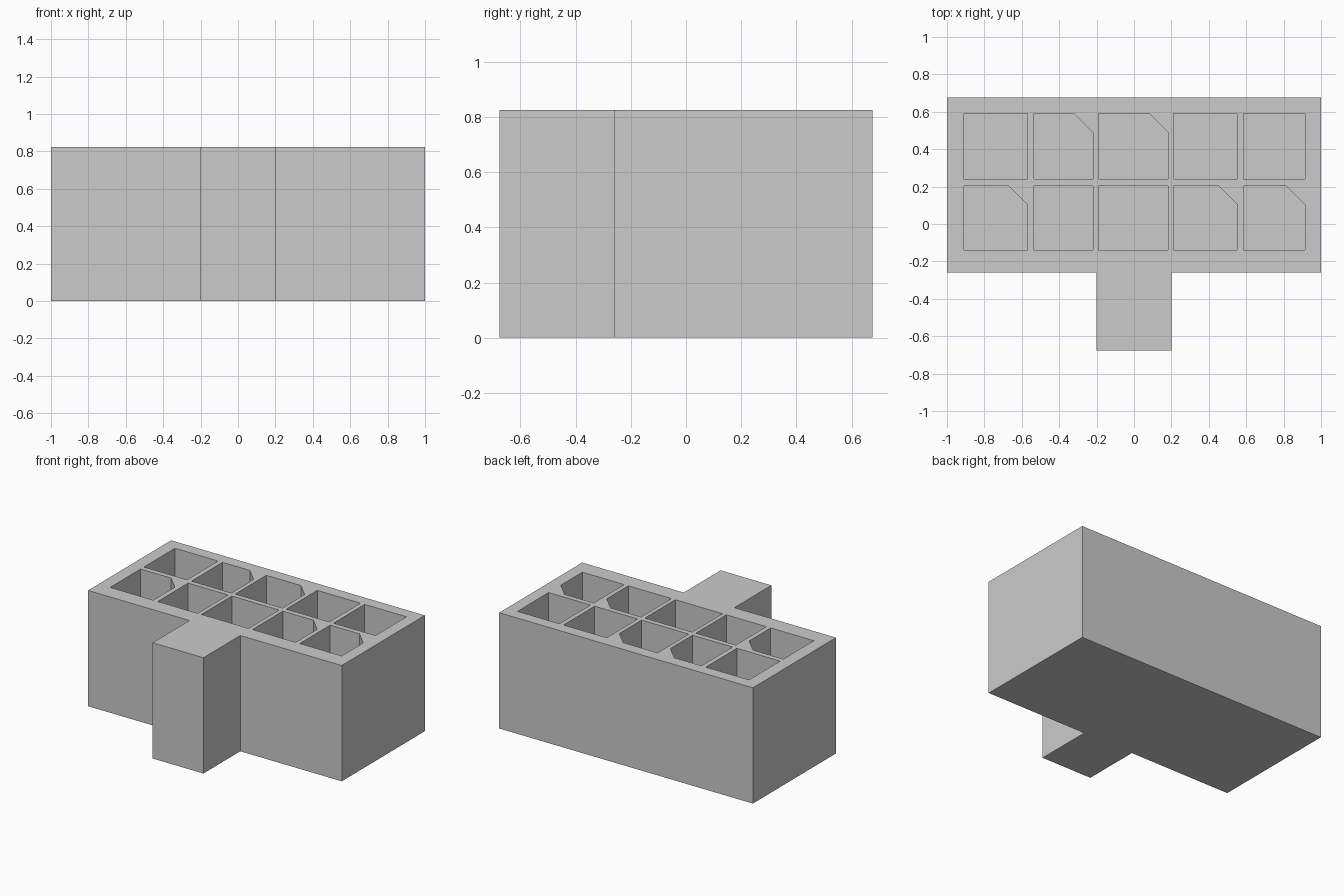
import bpy, bmesh

if "Cube" in bpy.data.objects:
    bpy.data.objects.remove(bpy.data.objects["Cube"])

HEIGHT = 0.825
FLOOR = 0.08


def add_prisms(name, outlines, z0, z1):
    """One object made of closed outlines extruded from z0 to z1."""
    bm = bmesh.new()
    for pts in outlines:
        face = bm.faces.new([bm.verts.new((x, y, z0)) for x, y in pts])
        top = bmesh.ops.extrude_face_region(bm, geom=[face])["geom"]
        verts = [g for g in top if isinstance(g, bmesh.types.BMVert)]
        bmesh.ops.translate(bm, verts=verts, vec=(0, 0, z1 - z0))
    bmesh.ops.recalc_face_normals(bm, faces=bm.faces)
    mesh = bpy.data.meshes.new(name)
    bm.to_mesh(mesh)
    bm.free()
    obj = bpy.data.objects.new(name, mesh)
    bpy.context.collection.objects.link(obj)
    return obj


def pocket(x0, x1, y0, y1, cut):
    """Rectangle outline, optionally with its back right corner cut off."""
    corner = [(x1, y1 - 0.1), (x1 - 0.1, y1)] if cut else [(x1, y1)]
    return [(x0, y0), (x1, y0), *corner, (x0, y1)]


# Block with the latch post on its front
half = [(0.2, -0.675), (0.2, -0.26), (1, -0.26), (1, 0.675)]
outline = half + [(-x, y) for x, y in reversed(half)]
housing = add_prisms("housing", [outline], 0, HEIGHT)

# Two rows of five pockets, some keyed with a cut corner
columns = [(-0.91, -0.57), (-0.535, -0.22), (-0.19, 0.182), (0.212, 0.552), (0.585, 0.915)]
rows = [(-0.14, 0.203, {0, 3, 4}), (0.24, 0.59, {1, 2})]
pockets = [pocket(x0, x1, y0, y1, i in keyed)
           for y0, y1, keyed in rows for i, (x0, x1) in enumerate(columns)]
cutter = add_prisms("pocket_cutter", pockets, FLOOR, HEIGHT + 0.1)
cutter.hide_render = True
cutter.hide_set(True)

# Hollow out the pockets
cut = housing.modifiers.new("pockets", "BOOLEAN")
cut.operation = "DIFFERENCE"
cut.solver = "EXACT"
cut.object = cutter
